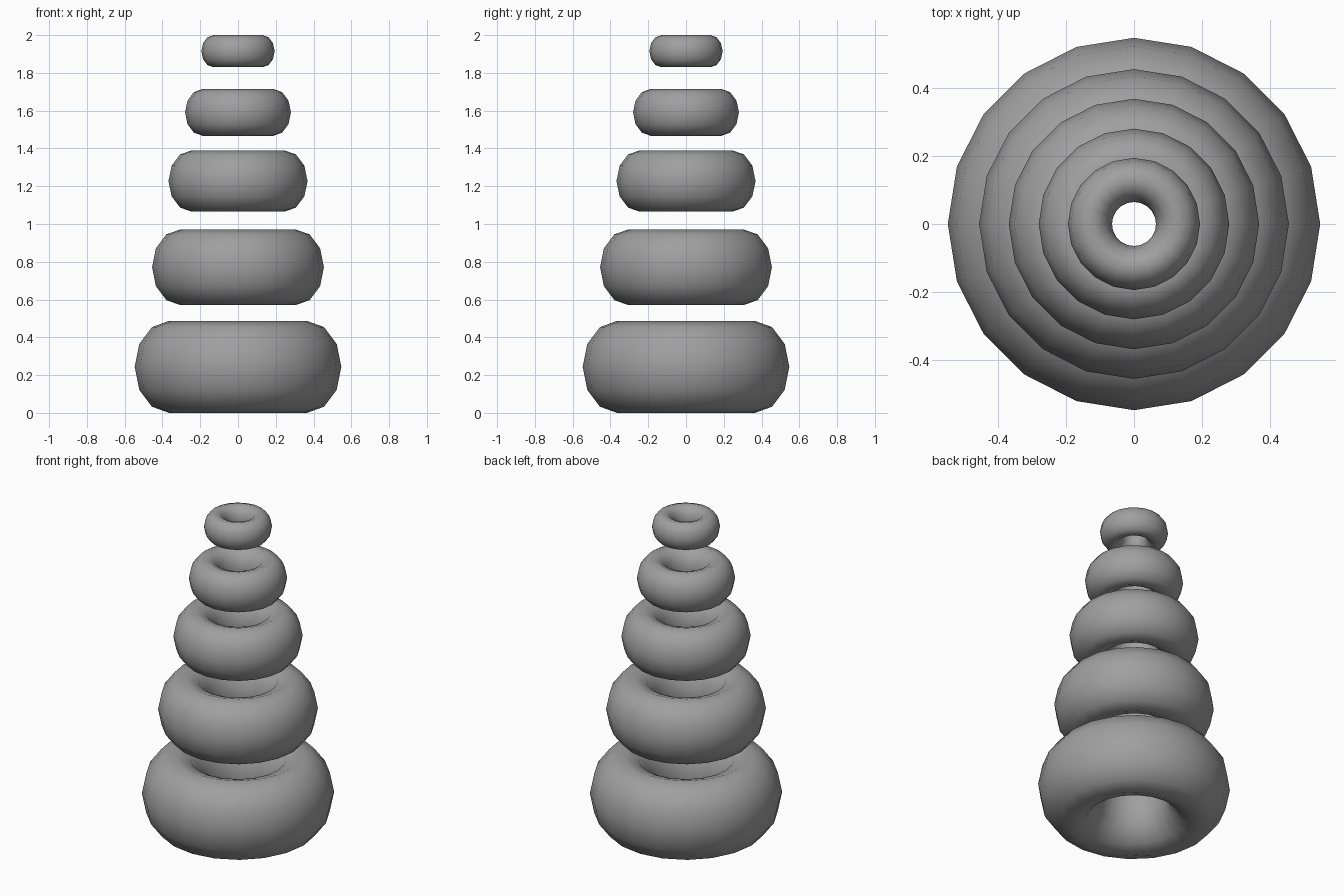
import bpy
import bmesh
from math import cos, sin, tau

cube = bpy.data.objects.get("Cube")
if cube:
    bpy.data.objects.remove(cube, do_unlink=True)

SIDES = 20        # steps around each ring
TUBE_SIDES = 12   # steps around the tube section

grey = bpy.data.materials.new("plain grey")
grey.use_nodes = True
grey.diffuse_color = (0.35, 0.35, 0.35, 1)
grey.node_tree.nodes["Principled BSDF"].inputs["Base Color"].default_value = grey.diffuse_color


def add_ring(name, outer, bottom, top):
    """Torus with a tall oval section, its tube a third of the outer radius wide."""
    tube = outer / 3
    major = outer - tube
    half = (top - bottom) / 2
    bm = bmesh.new()
    section = [bm.verts.new((major + tube * cos(tau * i / TUBE_SIDES), 0,
                             half * sin(tau * i / TUBE_SIDES)))
               for i in range(TUBE_SIDES)]
    edges = [bm.edges.new((section[i - 1], section[i])) for i in range(TUBE_SIDES)]
    bmesh.ops.spin(bm, geom=section + edges, cent=(0, 0, 0), axis=(0, 0, 1),
                   angle=tau, steps=SIDES, use_merge=True)
    bmesh.ops.remove_doubles(bm, verts=bm.verts, dist=0.0001)
    bmesh.ops.recalc_face_normals(bm, faces=bm.faces)
    for face in bm.faces:
        face.smooth = True
    mesh = bpy.data.meshes.new(name)
    bm.to_mesh(mesh)
    bm.free()
    mesh.materials.append(grey)
    ring = bpy.data.objects.new(name, mesh)
    ring.location.z = (bottom + top) / 2
    bpy.context.collection.objects.link(ring)


# Stack of separate rings, largest at the bottom: outer radius, bottom, top
rings = {
    "base_ring": (0.547, 0.0, 0.487),
    "lower_ring": (0.455, 0.57, 0.972),
    "middle_ring": (0.368, 1.065, 1.39),
    "upper_ring": (0.28, 1.467, 1.715),
    "top_ring": (0.194, 1.83, 2.0),
}
for name, (outer, bottom, top) in rings.items():
    add_ring(name, outer, bottom, top)
